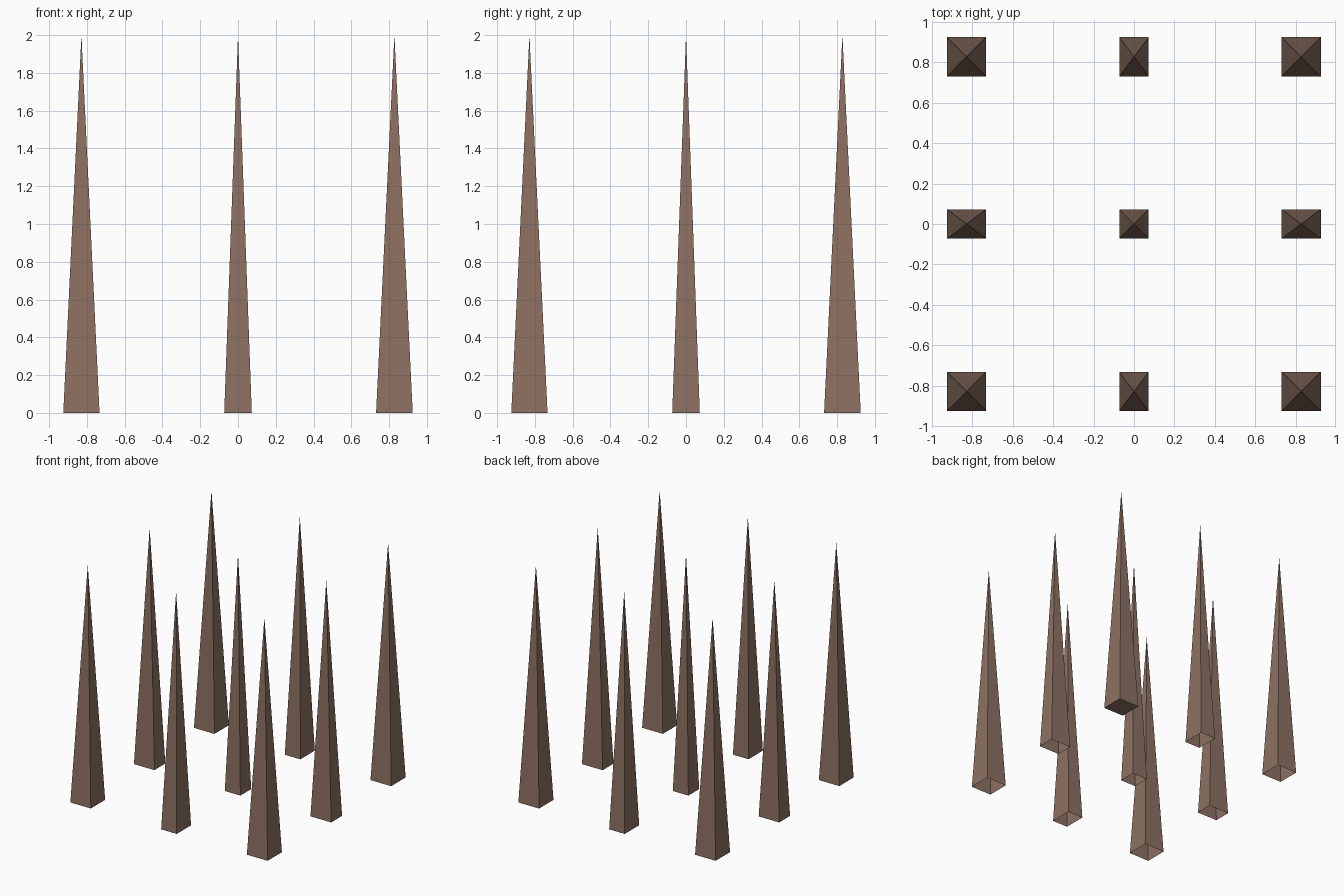
import bpy

if "Cube" in bpy.data.objects:
    bpy.data.objects.remove(bpy.data.objects["Cube"])

brown = bpy.data.materials.new("brown")
brown.diffuse_color = (0.266, 0.165, 0.122, 1)
brown.use_nodes = True
brown.node_tree.nodes["Principled BSDF"].inputs["Base Color"].default_value = brown.diffuse_color

# Base extents shared by both axes: outer rows are wider than the middle one
SPANS = [(-0.925, -0.733), (-0.073, 0.073), (0.731, 0.925)]
HEIGHT = 2.0


def spike(name, xs, ys, closed):
    """Four-sided spike, with an open underside unless closed."""
    (x0, x1), (y0, y1) = xs, ys
    verts = [(x0, y0, 0), (x1, y0, 0), (x1, y1, 0), (x0, y1, 0),
             ((x0 + x1) / 2, (y0 + y1) / 2, HEIGHT)]
    faces = [(i, (i + 1) % 4, 4) for i in range(4)]
    if closed:
        faces.append((3, 2, 1, 0))
    mesh = bpy.data.meshes.new(name)
    mesh.from_pydata(verts, [], faces)
    mesh.materials.append(brown)
    bpy.context.collection.objects.link(bpy.data.objects.new(name, mesh))


# Three by three grid; only the back right spike has an underside
for row, ys in zip(("front", "middle", "back"), SPANS):
    for col, xs in zip(("left", "centre", "right"), SPANS):
        spike(f"spike_{row}_{col}", xs, ys, (row, col) == ("back", "right"))
